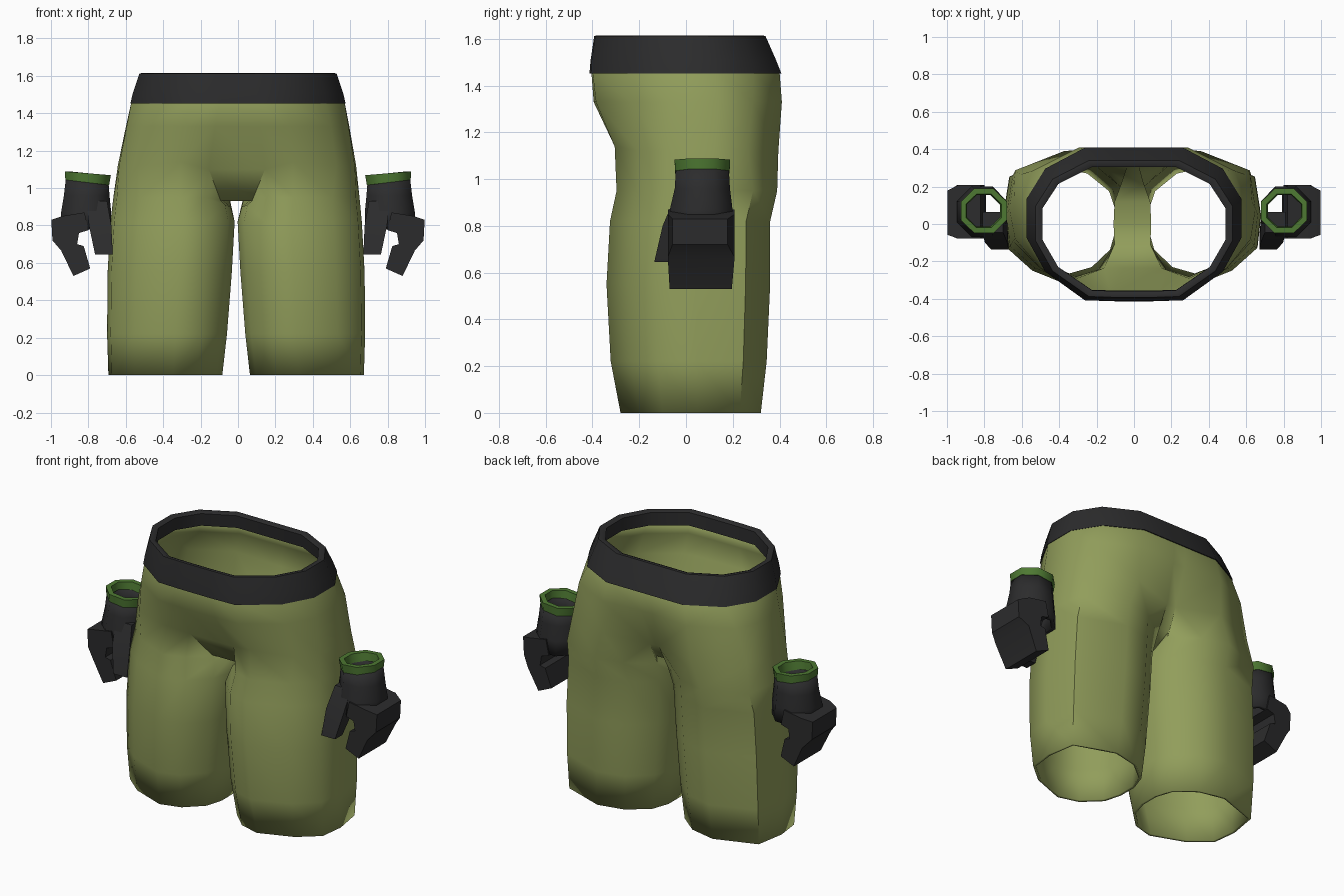
import bpy, bmesh, math

if "Cube" in bpy.data.objects:
    bpy.data.objects.remove(bpy.data.objects["Cube"])


def material(name, rgb):
    m = bpy.data.materials.new(name)
    m.diffuse_color = (*rgb, 1)
    m.use_nodes = True
    m.node_tree.nodes["Principled BSDF"].inputs["Base Color"].default_value = m.diffuse_color
    return m


OLIVE = material("olive cloth", (0.285, 0.34, 0.105))
BLACK = material("charcoal", (0.025, 0.025, 0.026))
GREEN = material("cuff green", (0.075, 0.19, 0.032))


def finish(name, bm, mat, angle=40, thick=0):
    """Turn a bmesh into a named object; optionally give the shell thickness."""
    bmesh.ops.remove_doubles(bm, verts=bm.verts, dist=0.0005)
    bmesh.ops.recalc_face_normals(bm, faces=bm.faces)
    me = bpy.data.meshes.new(name)
    bm.to_mesh(me)
    bm.free()
    me.materials.append(mat)
    ob = bpy.data.objects.new(name, me)
    bpy.context.collection.objects.link(ob)
    bpy.ops.object.select_all(action='DESELECT')
    ob.select_set(True)
    bpy.context.view_layer.objects.active = ob
    bpy.ops.object.shade_smooth_by_angle(angle=math.radians(angle))
    if thick:
        sol = ob.modifiers.new("thickness", 'SOLIDIFY')
        sol.thickness = thick
        sol.offset = -1
    return ob


def loft(bm, rings, closed=True, wrap=False, caps=False):
    """Bridge consecutive rings of points with quads."""
    rows = [[bm.verts.new(p) for p in r] for r in rings]
    if wrap:
        rows.append(rows[0])
    n = len(rows[0])
    for a, b in zip(rows, rows[1:]):
        for i in range(n if closed else n - 1):
            j = (i + 1) % n
            bm.faces.new((a[i], a[j], b[j], b[i]))
    if caps:
        bm.faces.new(rows[0])
        bm.faces.new(rows[-1])


# --- Trousers: half body lofted, split into a leg, then mirrored ---
waist = [(.10, -.405), (.26, -.40), (.47, -.25), (.57, -.07),
         (.57, .13), (.47, .29), (.26, .40), (.04, .40)]
hips = [(.12, -.395), (.28, -.385), (.50, -.235), (.593, -.07),
        (.597, .14), (.54, .285), (.29, .41), (.04, .39)]
thigh = [(.15, -.25, 1.10), (.30, -.305, 1.14), (.53, -.205, 1.12), (.63, -.08, 1.12),
         (.637, .12, 1.12), (.60, .265, 1.12), (.30, .395, 1.12), (.03, .32, 1.10)]
crotch = [(.05, .23, .985), (.08, .12, .94), (.085, 0, .93), (.085, -.12, .935)]
section = [(.22, -.88), (.43, -1), (.77, -.74), (.97, -.40), (1, .1), (.95, .70),
           (.53, 1), (.26, .88), (.06, .55), (0, .2), (0, -.2), (.05, -.55)]
legs = [(.95, .035, .658, -.297, .39), (.82, .008, .672, -.325, .36),
        (.55, .023, .687, -.34, .36), (.22, .049, .69, -.322, .345),
        (0, .074, .683, -.28, .32)]


def leg_ring(z, x0, x1, y0, y1):
    return [(x0 + u * (x1 - x0), (y0 + y1) / 2 + v * (y1 - y0) / 2, z) for u, v in section]


rows = [[(x * .94, y * .91 - .015, 1.53) for x, y in waist],
        [(x, y, 1.46) for x, y in waist], [(x, y, 1.33) for x, y in hips], thigh]
# the ring around the thigh top dips under the crotch strip
split = thigh + crotch
leg_rows = [leg_ring(*l) for l in legs]
leg_rows[0][8:] = [(.035, .24, .94), (.03, .12, .905), (.03, .0, .90), (.06, -.13, .91)]

bm = bmesh.new()
loft(bm, rows, closed=False)
loft(bm, [split] + leg_rows)
geom = bm.verts[:] + bm.edges[:] + bm.faces[:]
for v in bmesh.ops.duplicate(bm, geom=geom)["geom"]:
    if isinstance(v, bmesh.types.BMVert):
        v.co.x = -v.co.x
# centre strip: down the front, under the crotch and up the back
strip = [r[0] for r in rows] + crotch[::-1] + [r[-1] for r in rows[::-1]]
loft(bm, [[(-x, y, z), (x, y, z)] for x, y, z in strip], closed=False)
for v in bm.verts:  # the legs lean a little to one side
    v.co.x -= .01 * min(1, max(0, (1.45 - v.co.z) / .6))
finish("trousers", bm, OLIVE, 60, 0.016)

# --- Waistband: outer slope, top rim, inner wall ---
full = waist + [(-x, y) for x, y in reversed(waist)]


def band(sx, y0, y1, z):
    return [(x * sx, (y0 + y1) / 2 + y / .40 * (y1 - y0) / 2, z) for x, y in full]


bm = bmesh.new()
loft(bm, [band(1.01, -.408, .408, 1.452), band(.985, -.403, .385, 1.51),
          band(.925, -.388, .34, 1.612), band(.90, -.375, .327, 1.615),
          band(.86, -.355, .305, 1.605), band(.87, -.352, .315, 1.525),
          band(.95, -.38, .36, 1.515), band(.99, -.40, .395, 1.455)], wrap=True)
finish("waistband", bm, BLACK, 50)


# --- Gloves ---
def oval(cx, cy, rx, ry, z, s, tilt=0.0, n=8):
    pts = []
    for i in range(n):
        a = math.tau * (i + .5) / n
        c = math.cos(a) / math.cos(math.pi / n)
        d = math.sin(a) / math.cos(math.pi / n)
        pts.append((s * (cx + rx * c), cy + ry * d, z + tilt * c))
    return pts


def box_ring(c, hx, hy, s):
    return [(s * (c[0] + i * hx), c[1] + j * hy, c[2])
            for i, j in ((-1, -1), (1, -1), (1, 1), (-1, 1))]


# curled finger outline in x, z: knuckles outside, tips turned inward
fingers = [(.82, .87), (.94, .85), (.998, .83), (.992, .72), (.945, .665),
           (.88, .53), (.79, .57), (.825, .69), (.86, .70), (.85, .76), (.80, .775)]


def inset(x, z):
    """Round off the knuckles and narrow the fingertips in y."""
    return .02 if x > .97 else .008 if z < .6 else 0


for side, s in (("right", 1), ("left", -1)):
    # hollow wrist and palm
    bm = bmesh.new()
    loft(bm, [oval(.806, .07, .114, .113, 1.04, s, .012),
              oval(.809, .07, .122, .118, .96, s),
              oval(.812, .065, .134, .134, .87, s),
              oval(.812, .065, .134, .136, .78, s)])
    finish(side + "_glove_palm", bm, BLACK, 50, 0.025)

    # cuff ring
    bm = bmesh.new()
    loft(bm, [oval(.806, .07, .117, .116, 1.03, s, .014),
              oval(.803, .07, .123, .119, 1.079, s, .01),
              oval(.803, .07, .094, .09, 1.079, s, .01),
              oval(.805, .07, .088, .084, 1.03, s, .014)], wrap=True)
    finish(side + "_glove_cuff", bm, GREEN, 50)

    # curled fingers
    bm = bmesh.new()
    loft(bm, [[(s * x, y + d * inset(x, z), z) for x, z in fingers]
              for y, d in ((-.078, 1), (.208, -1.5))], caps=True)
    finish(side + "_glove_fingers", bm, BLACK, 30)

    # thumb
    bm = bmesh.new()
    loft(bm, [box_ring((.755, .01, .93), .055, .055, s),
              box_ring((.737, -.045, .80), .06, .055, s),
              box_ring((.717, -.10, .645), .047, .036, s)], caps=True)
    finish(side + "_glove_thumb", bm, BLACK, 35)
